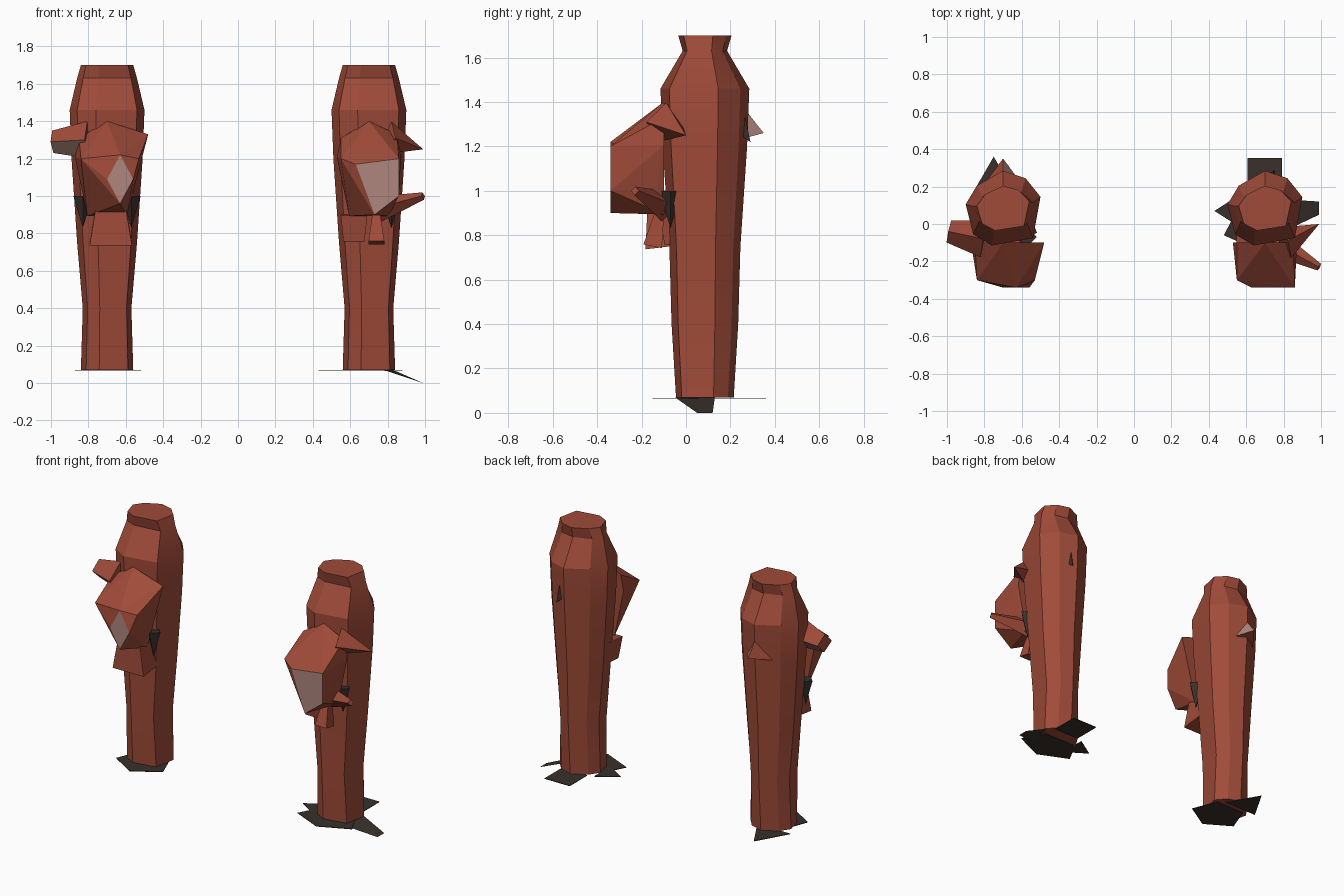
import bpy
import bmesh
from math import cos, sin, pi
from mathutils import Matrix, Vector

cube = bpy.data.objects.get("Cube")
if cube:
    bpy.data.objects.remove(cube, do_unlink=True)


def material(name, *color):
    mat = bpy.data.materials.new(name)
    mat.use_nodes = True
    mat.diffuse_color = (*color, 1)
    shader = mat.node_tree.nodes["Principled BSDF"]
    shader.inputs["Base Color"].default_value = (*color, 1)
    return mat


RED = material("brick red", 0.35, 0.07, 0.04)
DARK = material("dark brown", 0.04, 0.03, 0.024)
PALE = material("dusty pink", 0.42, 0.24, 0.2)

# Sideways centre of each column; part positions are relative to it
LEFT = Vector((0.7, 0, 0))
RIGHT = -LEFT
UP = pi / 2
DIAGONAL = pi / 4


def finish(name, bm, side, mat, pale=None):
    """Make the object; faces that meet the pale rule take the pale colour."""
    bmesh.ops.recalc_face_normals(bm, faces=bm.faces)
    if pale:
        for face in bm.faces:
            face.material_index = int(pale(face.normal, face.calc_center_median()))
    bmesh.ops.translate(bm, vec=side, verts=bm.verts)
    mesh = bpy.data.meshes.new(name)
    bm.to_mesh(mesh)
    bm.free()
    mesh.materials.append(mat)
    mesh.materials.append(PALE if pale else mat)
    obj = bpy.data.objects.new(name, mesh)
    bpy.context.collection.objects.link(obj)
    return obj


def flat_ring(center, width, depth, sides, turn):
    """Points around a level oval."""
    x, y, z = center
    angles = [turn + i * 2 * pi / sides for i in range(sides)]
    return [(x + width * cos(a), y + depth * sin(a), z) for a in angles]


def upright_ring(center, width, height, sides, turn):
    """Points around an oval facing the front."""
    x, y, z = center
    return [(px, y, pz) for px, pz, _ in flat_ring((x, z, y), width, height, sides, turn)]


def column(name, side, section, levels):
    """Loft a section through levels of (height, half width, half depth)."""
    bm = bmesh.new()
    loops = []
    for z, width, depth in levels:
        loops.append([bm.verts.new((u * width, 0.085 + v * depth, z)) for u, v in section])
    for low, high in zip(loops, loops[1:]):
        for i, vert in enumerate(low):
            bm.faces.new((low[i - 1], vert, high[i], high[i - 1]))
    bm.faces.new(loops[0])
    bm.faces.new(loops[-1])
    obj = finish(name, bm, side, RED)
    bpy.ops.object.select_all(action="DESELECT")
    obj.select_set(True)
    bpy.context.view_layer.objects.active = obj
    bpy.ops.object.shade_smooth_by_angle(angle=pi / 8)


def hull(name, side, points, mat=RED, pale=None):
    """Faceted solid around a few corner points."""
    bm = bmesh.new()
    for p in points:
        bm.verts.new(p)
    result = bmesh.ops.convex_hull(bm, input=bm.verts)
    inside = [v for v in result["geom_interior"] if isinstance(v, bmesh.types.BMVert)]
    bmesh.ops.delete(bm, geom=inside, context="VERTS")
    finish(name, bm, side, mat, pale)


def spike(name, side, base, tip, radius, end=0, sides=4, turn=0, mat=RED, pale=None):
    """Low-sided cone from base to tip, blunt where end is above zero."""
    base, tip = Vector(base), Vector(tip)
    axis = tip - base
    place = Matrix.Translation((base + tip) / 2)
    aim = axis.to_track_quat("Z", "Y").to_matrix().to_4x4()
    bm = bmesh.new()
    bmesh.ops.create_cone(bm, cap_ends=True, segments=sides, radius1=radius, radius2=end,
                          depth=axis.length,
                          matrix=place @ aim @ Matrix.Rotation(turn, 4, "Z"))
    bmesh.ops.remove_doubles(bm, verts=bm.verts, dist=0.001)
    finish(name, bm, side, mat, pale)


def sole(name, side, x, y, width, depth, sides, turn):
    """Thin level plate under a column."""
    points = []
    for z in (0.068, 0.064):
        points += flat_ring((x, y, z), width, depth, sides, turn)
    hull(name, side, points, DARK)


# Column trunks, wide at the shoulder and drawn in at the top
SECTION = [(-1, 0.1), (-0.8, -0.7), (-0.3, -1), (0.8, -0.8),
           (1, 0.3), (0.6, 0.8), (0, 1), (-0.7, 0.6)]
LEVELS = [(0.07, 0.14, 0.13), (0.4, 0.13, 0.15), (0.75, 0.16, 0.16), (1.2, 0.19, 0.19),
          (1.46, 0.2, 0.2), (1.63, 0.16, 0.1), (1.7, 0.14, 0.12)]
for name, side in (("left", LEFT), ("right", RIGHT)):
    column(name + "_column", side, SECTION, LEVELS)

# Faceted front bulges with a pale facet
back = upright_ring((0, -0.1, 1.12), 0.18, 0.28, sides=5, turn=UP)
back += [(-0.15, -0.1, 1.31), (0.15, -0.1, 1.33)]
left_facet = [(-0.07, -0.34, 1.17), (0.16, -0.34, 1.2), (0.16, -0.34, 1), (0.03, -0.34, 0.9)]
left_corners = [(-0.15, -0.3, 1.2), (0.14, -0.13, 1.02)]
hull("left_bulge", LEFT, back + left_facet + left_corners,
     pale=lambda n, c: n.y < -0.99 or (n.x > 0.7 and c.z < 1.1 and c.y < -0.2))

right_facet = upright_ring((0.07, -0.34, 1.09), 0.07, 0.13, sides=4, turn=0)
right_corners = [(-0.14, -0.3, 1.2), (0.17, -0.3, 1.2), (0.22, -0.1, 1.33)]
hull("right_bulge", RIGHT, back + right_facet + right_corners,
     pale=lambda n, c: n.y < -0.99)

# Side spikes
spike("left_upper_spike", LEFT, base=(0.1, -0.1, 1.31), tip=(0.29, 0, 1.25), radius=0.09)
spike("left_lower_spike", LEFT, base=(0.05, -0.1, 0.93), tip=(0.29, -0.23, 1),
      radius=0.07, end=0.02)
spike("right_spike", RIGHT, base=(-0.1, -0.08, 1.3), tip=(-0.29, -0.04, 1.29),
      radius=0.1, end=0.06, pale=lambda n, c: n.z < -0.1)

# Skirts flaring below the bulges
spike("left_skirt_tab", LEFT, base=(0.04, -0.12, 0.9), tip=(0.04, -0.15, 0.75),
      radius=0.03, end=0.06, turn=DIAGONAL)
spike("left_skirt_side", LEFT, base=(-0.08, -0.05, 0.9), tip=(-0.08, -0.04, 0.76),
      radius=0.1, end=0.08, turn=DIAGONAL)
spike("right_skirt", RIGHT, base=(0.02, -0.1, 1), tip=(0.02, -0.07, 0.75),
      radius=0.1, end=0.16, turn=DIAGONAL)

# Dark folds beside the skirts
for name, side, x in (("right_outer_fold", RIGHT, -0.13), ("right_inner_fold", RIGHT, 0.13),
                      ("left_outer_fold", LEFT, 0.12)):
    spike(name, side, base=(x, -0.07, 1), tip=(x, -0.07, 0.83), radius=0.05, mat=DARK)

# Small flaps on the back
spike("left_back_flap", LEFT, base=(0.03, 0.23, 1.3), tip=(0.05, 0.29, 1.22), radius=0.05,
      sides=3, mat=DARK)
spike("right_back_flap", RIGHT, base=(0, 0.23, 1.28), tip=(0, 0.35, 1.26), radius=0.11,
      sides=3, pale=lambda n, c: n.x > 0.3)

# Dark soles and the drooping toe
sole("left_sole_front", LEFT, x=-0.02, y=-0.02, width=0.21, depth=0.13, sides=5, turn=-UP)
sole("left_sole_side", LEFT, x=-0.18, y=0.07, width=0.09, depth=0.1, sides=3, turn=pi)
sole("left_sole_back", LEFT, x=0, y=0.26, width=0.13, depth=0.13, sides=4, turn=DIAGONAL)
sole("right_sole_front", RIGHT, x=0.01, y=0, width=0.18, depth=0.15, sides=5, turn=-UP)
sole("right_sole_back", RIGHT, x=-0.05, y=0.22, width=0.14, depth=0.14, sides=3, turn=UP)
toe = [(0.08, -0.05, 0.07), (0.13, 0.13, 0.07), (0.29, 0.05, 0), (0.29, 0.12, 0)]
hull("left_sole_toe", LEFT, toe, DARK)
